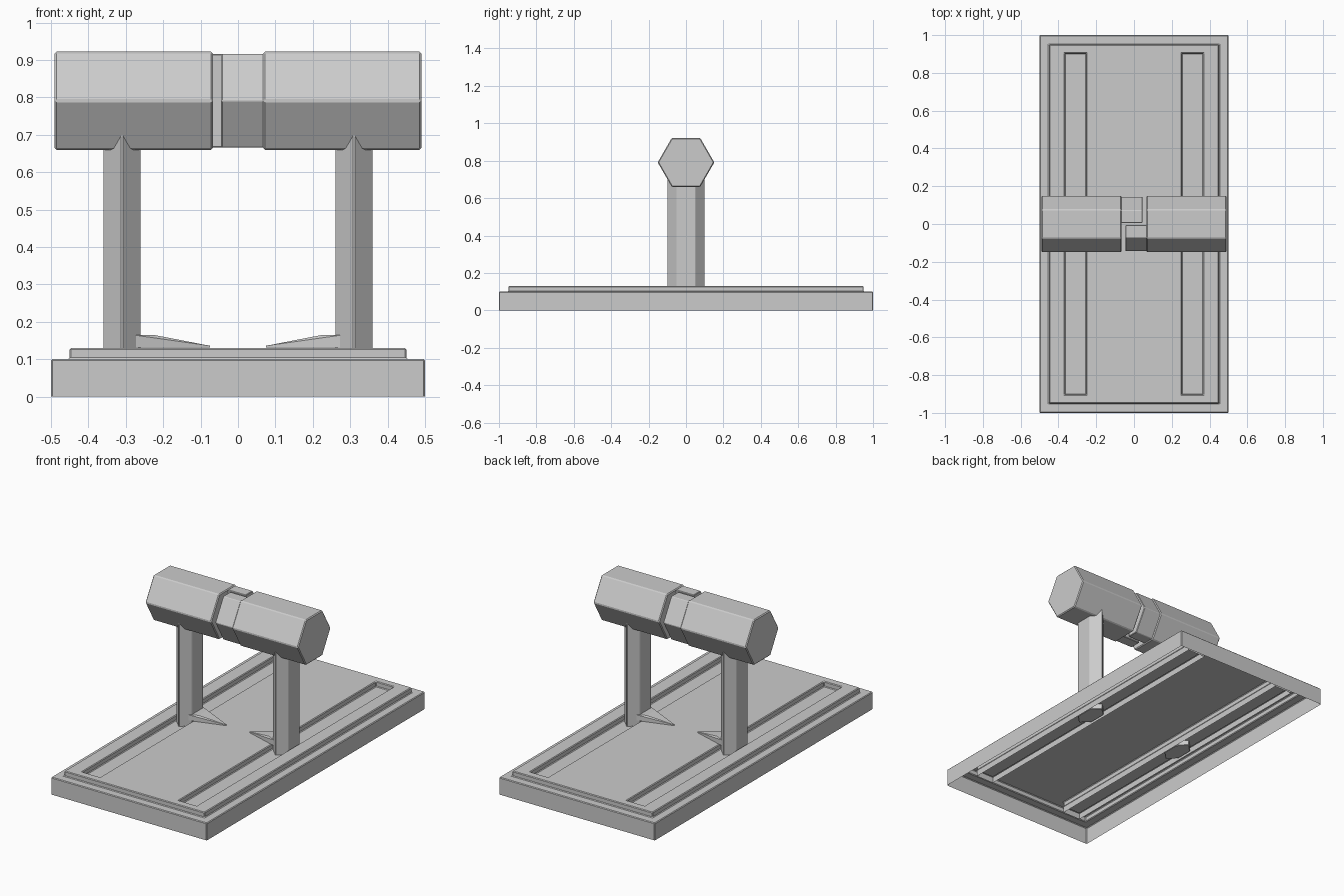
import bpy, bmesh, math
from mathutils import Vector

if "Cube" in bpy.data.objects:
    bpy.data.objects.remove(bpy.data.objects["Cube"])


def finish(name, bm, bevel=0.0):
    """Turn a bmesh into an object with an optional small edge bevel."""
    bmesh.ops.recalc_face_normals(bm, faces=bm.faces)
    me = bpy.data.meshes.new(name)
    bm.to_mesh(me)
    bm.free()
    ob = bpy.data.objects.new(name, me)
    bpy.context.collection.objects.link(ob)
    if bevel:
        m = ob.modifiers.new("edge_bevel", 'BEVEL')
        m.width, m.segments = bevel, 1
        m.limit_method, m.angle_limit = 'ANGLE', math.radians(40)
    return ob


def prism(name, profile, direction, bevel=0.0):
    """Extrude a closed 3D profile along a direction."""
    bm = bmesh.new()
    face = bm.faces.new([bm.verts.new(p) for p in profile])
    ext = bmesh.ops.extrude_face_region(bm, geom=[face], use_keep_orig=True)
    verts = [v for v in ext["geom"] if isinstance(v, bmesh.types.BMVert)]
    bmesh.ops.translate(bm, verts=verts, vec=Vector(direction))
    return finish(name, bm, bevel)


# Base: hollow stepped tray, open underneath, with two sunken rails
bm = bmesh.new()
xs = [-0.45, -0.367, -0.253, 0.253, 0.367, 0.45]
ys = [-0.95, -0.903, 0.903, 0.95]
grid = [[bm.verts.new((x, y, 0.13)) for y in ys] for x in xs]
slots = []
for i in range(5):
    for j in range(3):
        f = bm.faces.new((grid[i][j], grid[i + 1][j], grid[i + 1][j + 1], grid[i][j + 1]))
        if i in (1, 3) and j == 1:
            slots.append(f)
rim = [e for e in bm.edges if e.is_boundary]
for half_x, half_y, z in ((0.45, 0.95, 0.1), (0.5, 1.0, 0.1), (0.5, 1.0, 0.0)):
    ext = bmesh.ops.extrude_edge_only(bm, edges=rim)["geom"]
    rim = [e for e in ext if isinstance(e, bmesh.types.BMEdge) and e.is_boundary]
    sx = max(v.co.x for e in rim for v in e.verts)
    sy = max(v.co.y for e in rim for v in e.verts)
    for v in {v for e in rim for v in e.verts}:
        v.co = (v.co.x * half_x / sx, v.co.y * half_y / sy, z)
for f in slots:
    ext = bmesh.ops.extrude_face_region(bm, geom=[f])["geom"]
    bmesh.ops.translate(bm, vec=(0, 0, -0.03),
                        verts=[v for v in ext if isinstance(v, bmesh.types.BMVert)])
bmesh.ops.delete(bm, geom=[f for f in slots if f.is_valid], context='FACES_ONLY')
bmesh.ops.dissolve_limit(bm, angle_limit=0.01, verts=bm.verts, edges=bm.edges)
finish("base_tray", bm, 0.004)

CZ = 0.791


def hexagon(x, r):
    return [(x, r * math.cos(math.radians(60 * k)), CZ + r * math.sin(math.radians(60 * k)))
            for k in range(6)]


for s, side in ((-1, "left"), (1, "right")):
    # Handle half
    prism(side + "_handle", hexagon(s * 0.49, 0.1515), (-s * 0.423, 0, 0), 0.005)

    # Interlocking half-hexagon tongue
    r, gap, h = 0.145, 0.006, 0.145 * math.sqrt(3) / 2
    half = [(gap, -h), (r / 2, -h), (r, 0), (r / 2, h), (gap, h)]
    prism(side + "_handle_tongue", [(s * 0.07, -s * y, CZ + z) for y, z in half],
          (-s * 0.115, 0, 0), 0.003)

    # Flattened hexagonal post
    outline = [(0, -0.1), (0.05, -0.05), (0.05, 0.05), (0, 0.1), (-0.05, 0.05), (-0.05, -0.05)]
    prism(side + "_post", [(s * 0.31 + x, y, 0.07) for x, y in outline], (0, 0, 0.65), 0.003)

    # Lip of the rail, hanging below its floor and open underneath
    bm = bmesh.new()
    corners = [(s * x, y) for x, y in ((0.253, -0.903), (0.367, -0.903), (0.367, 0.903), (0.253, 0.903))]
    for a, b in zip(corners, corners[1:] + corners[:1]):
        bm.faces.new([bm.verts.new(p) for p in ((*a, 0.1), (*b, 0.1), (*b, 0.065), (*a, 0.065))])
    bmesh.ops.remove_doubles(bm, verts=bm.verts, dist=0.0001)
    finish(side + "_rail_lip", bm)

    # Pointer fin at the foot of the post
    bm = bmesh.new()
    for x, y, z in ((0.28, 0.065, 0.165), (0.225, 0.04, 0.165), (0.075, 0.002, 0.136)):
        for sy in (-1, 1):
            for zz in (z, 0.131):
                bm.verts.new((s * x, sy * y, zz))
    bmesh.ops.convex_hull(bm, input=bm.verts)
    bmesh.ops.dissolve_limit(bm, angle_limit=0.01, verts=bm.verts, edges=bm.edges)
    finish(side + "_pointer_fin", bm)
